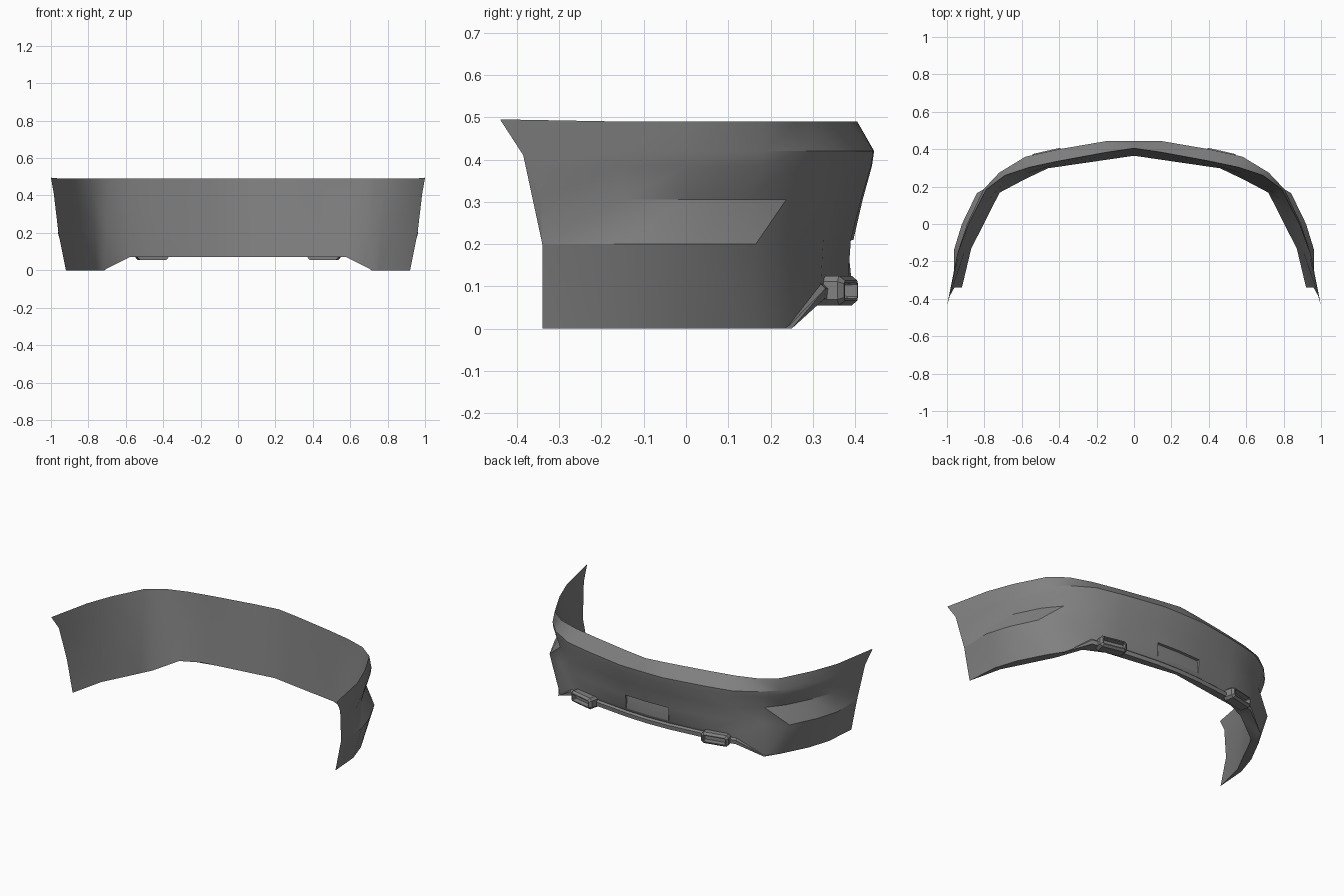
import bpy, bmesh, math
from mathutils import Matrix, Vector

cube = bpy.data.objects.get("Cube")
if cube:
    bpy.data.objects.remove(cube, do_unlink=True)

grey = bpy.data.materials.new("primer grey")
grey.use_nodes = True
colour = (0.22, 0.22, 0.22, 1)
grey.diffuse_color = colour
grey.node_tree.nodes["Principled BSDF"].inputs["Base Color"].default_value = colour


def finish(bm, name, angle):
    mesh = bpy.data.meshes.new(name)
    bm.to_mesh(mesh)
    bm.free()
    mesh.materials.append(grey)
    ob = bpy.data.objects.new(name, mesh)
    bpy.context.collection.objects.link(ob)
    bpy.ops.object.select_all(action='DESELECT')
    ob.select_set(True)
    bpy.context.view_layer.objects.active = ob
    bpy.ops.object.shade_smooth_by_angle(angle=math.radians(angle))


# Outer rows: top, ridge, under-ridge, shelf, waist, plate foot, wall foot, lip, underside
HEIGHTS = (.49, .42, .385, .305, .21, .125, .105, .095, .07)
WAIST = 4


def add_inner(pts, foot):
    """Close a section with the smooth inner wall, from its foot up to the top edge."""
    foot, top = Vector(foot), pts[0]
    return pts + [foot, foot.lerp(top, .45), foot.lerp(top, .85), top]


def rear(x, foot, *ys):
    return add_inner([Vector((x, y, z)) for y, z in zip(ys, HEIGHTS)], foot)


def side(foot, *pts):
    pts = [Vector(p) for p in pts]
    return add_inner(pts + [pts[-1]] * (len(HEIGHTS) - len(pts)), foot)


shoulder = rear(.58, (.58, .241, .07),
                .303, .36, .355, .337, .325, .32, .319, .33, .327)
shoulder[0].x = .56
corner = side((.718, .168, 0), (.69, .26, .49), (.72, .275, .42), (.72, .27, .385),
              (.715, .237, .305), (.715, .237, .2), (.715, .237, 0))
corner[7] = corner[8] = Vector((.72, .25, 0))     # lip runs out at the corner
end = side((.92, -.34, 0), (1, -.44, .495), (.985, -.385, .41), (.98, -.372, .38),
           (.97, -.345, .305), (.96, -.34, .2), (.92, -.34, 0))
end[-3], end[-2] = end[WAIST], end[1]             # walls meet at the wheel arch

sections = [
    rear(0, (0, .365, .07), .405, .445, .44, .418, .396, .39, .379, .39, .388),
    rear(.15, (.15, .343, .07), .383, .443, .438, .414, .39, .384, .373, .384, .382),
    rear(.4, (.46, .298, .07), .337, .4, .396, .376, .358, .354, .347, .358, .356),
    shoulder, corner,
    side((.753, .1, 0), (.79, .185, .49), (.805, .185, .42), (.803, .18, .385),
         (.795, .14, .305), (.84, .165, .2), (.775, .165, 0)),
    side((.803, 0, 0), (.885, 0, .49), (.893, 0, .42), (.89, 0, .385),
         (.866, 0, .305), (.92, 0, .2), (.86, 0, 0)),
    side((.87, -.13, 0), (.945, -.16, .49), (.945, -.16, .42), (.942, -.155, .385),
         (.924, -.15, .305), (.963, -.14, .2), (.905, -.14, 0)),
    end,
]

# Bumper shell: both halves from the same sections
bm = bmesh.new()
verts = {}


def vert(p, s):
    key = (round(p.x * s, 4), round(p.y, 4), round(p.z, 4))
    if key not in verts:
        verts[key] = bm.verts.new(key)
    return verts[key]


plate_faces = []
for s in (1, -1):
    for i, (left, right) in enumerate(zip(sections, sections[1:])):
        for j in range(len(left) - 1):
            a, b, c, d = left[j], left[j + 1], right[j + 1], right[j]
            lower_outer = WAIST <= j < len(HEIGHTS)
            tris = ((a, b, d), (b, c, d)) if lower_outer else ((a, b, c), (a, c, d))
            for tri in tris:
                vs = [vert(p, s) for p in tri]
                if len(set(vs)) < 3:
                    continue
                face = bm.faces.new(vs[::-s])
                if i == 0 and j == WAIST:
                    plate_faces.append(face)

# Number plate recess: deep at the top, flush at the foot
bm.normal_update()
bmesh.ops.inset_region(bm, faces=plate_faces, thickness=.003, depth=0)
for v in {v for f in plate_faces for v in f.verts}:
    if v.co.z > .17:
        v.co.y -= .014
bm.normal_update()
finish(bm, "bumper_shell", 32)


# Exhaust tips: chamfered box, stepped rim and hollow mouth
def exhaust(name, s):
    bm = bmesh.new()
    bmesh.ops.create_cube(bm, size=1, matrix=Matrix.Diagonal((.17, .055, .07, 1)))
    along_y = [e for e in bm.edges
               if abs(e.verts[0].co.y - e.verts[1].co.y) > .01]
    bmesh.ops.bevel(bm, geom=along_y, offset=.014, segments=1, affect='EDGES')
    bm.normal_update()
    mouth = max(bm.faces, key=lambda f: f.normal.y)
    for thickness, depth in ((.012, .014), (.006, 0), (.002, -.03)):
        bmesh.ops.inset_region(bm, faces=[mouth], thickness=thickness, depth=depth)
    turn = Matrix.Rotation(-s * .22, 4, 'Z')
    bm.transform(Matrix.Translation((s * .46, .35, .09)) @ turn)
    finish(bm, name, 25)


exhaust("left_exhaust_tip", 1)
exhaust("right_exhaust_tip", -1)
